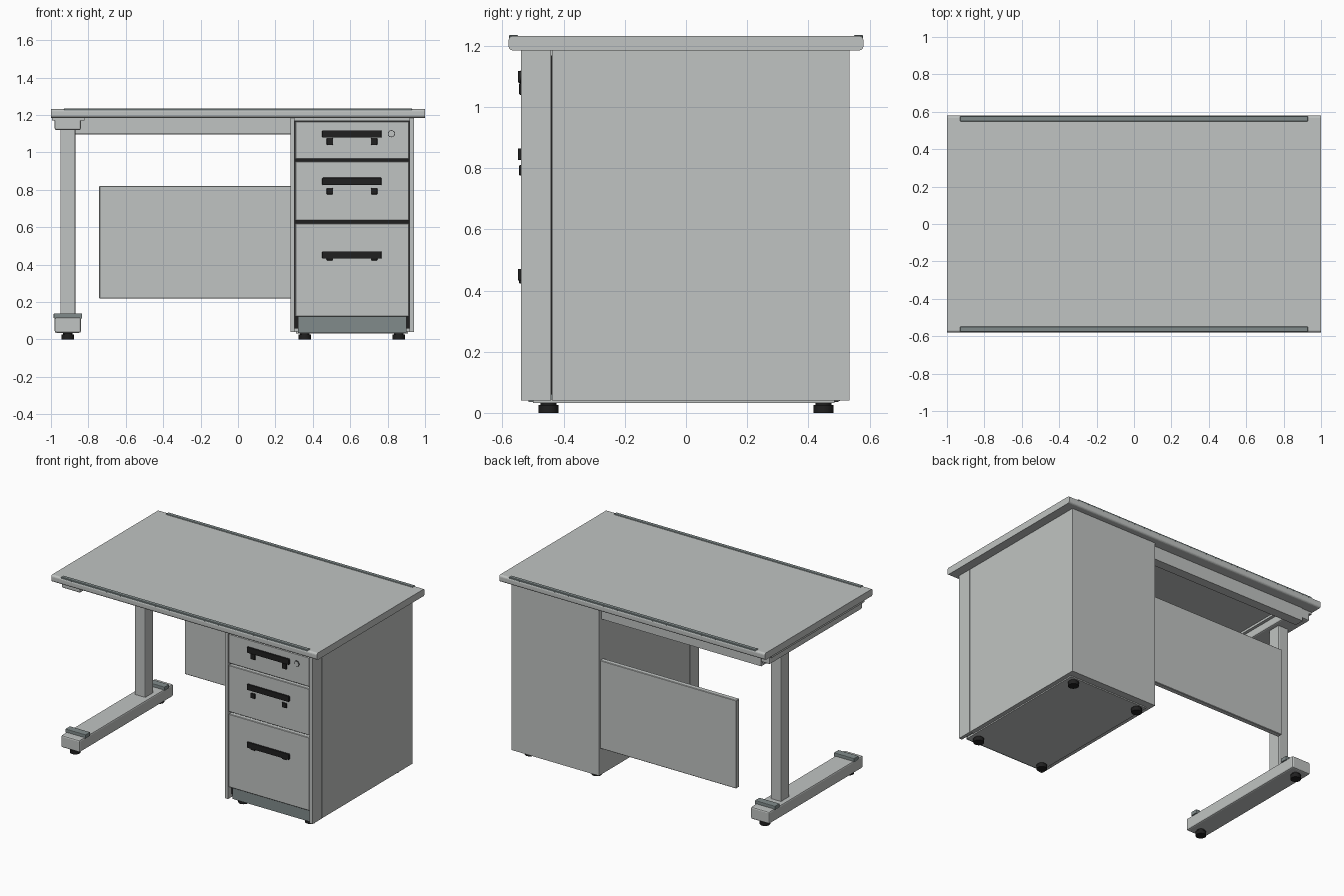
import bpy, bmesh, math

if "Cube" in bpy.data.objects:
    bpy.data.objects.remove(bpy.data.objects["Cube"])


def mat(name, col):
    m = bpy.data.materials.new(name)
    m.diffuse_color = (*col, 1)
    m.use_nodes = True
    m.node_tree.nodes["Principled BSDF"].inputs["Base Color"].default_value = m.diffuse_color
    return m


GREY = mat("light grey", (0.53, 0.55, 0.54))
TRIM = mat("slate grey trim", (0.22, 0.26, 0.26))
BLACK = mat("black plastic", (0.014, 0.014, 0.014))


def finish(bm, name, m, bevel=0, segs=2):
    bmesh.ops.recalc_face_normals(bm, faces=bm.faces)
    me = bpy.data.meshes.new(name)
    bm.to_mesh(me)
    bm.free()
    me.materials.append(m)
    ob = bpy.data.objects.new(name, me)
    bpy.context.collection.objects.link(ob)
    if bevel:
        mod = ob.modifiers.new("bevel", "BEVEL")
        mod.width = bevel
        mod.segments = segs
    return ob


def box(name, x, y, z, m=GREY, bevel=0, segs=2):
    """Box from (min, max) ranges on each axis."""
    bm = bmesh.new()
    bmesh.ops.create_cube(bm, size=1)
    for v in bm.verts:
        v.co = [(r[0] + r[1]) / 2 + c * (r[1] - r[0]) for r, c in zip((x, y, z), v.co)]
    return finish(bm, name, m, bevel, segs)


def cylinder(name, centre, r, depth, m, axis="z", sides=20):
    bm = bmesh.new()
    bmesh.ops.create_cone(bm, cap_ends=True, segments=sides, radius1=r, radius2=r, depth=depth)
    for v in bm.verts:
        a, b, c = v.co
        p = (a, b, c) if axis == "z" else (a, c, b)
        v.co = [i + j for i, j in zip(p, centre)]
    ob = finish(bm, name, m)
    bpy.context.view_layer.objects.active = ob
    ob.select_set(True)
    bpy.ops.object.shade_smooth_by_angle()
    ob.select_set(False)
    return ob


# Desk top: rounded profile on the long edges, extruded along x
bm = bmesh.new()
profile = []
r, hy, z0, z1 = 0.014, 0.58, 1.185, 1.232
for cy, cz, start in ((hy - r, z1 - r, 0), (-hy + r, z1 - r, 90),
                      (-hy + r, z0 + r, 180), (hy - r, z0 + r, 270)):
    for k in range(5):
        a = math.radians(start + k * 22.5)
        profile.append((cy + r * math.cos(a), cz + r * math.sin(a)))
face = bm.faces.new([bm.verts.new((-1, y, z)) for y, z in profile])
ext = bmesh.ops.extrude_face_region(bm, geom=[face])
for e in ext["geom"]:
    if isinstance(e, bmesh.types.BMVert):
        e.co.x += 2
finish(bm, "desk_top", GREY)

# Trim strips along the long edges of the top
for s, tag in ((-1, "front"), (1, "back")):
    box(f"top_trim_{tag}", (-0.93, 0.93), tuple(sorted((s * 0.549, s * 0.578))),
        (1.222, 1.236), TRIM, 0.003, 1)

# Pedestal carcass
box("pedestal_body", (0.281, 0.939), (-0.438, 0.535), (0.04, 1.185))
for x0, tag in ((0.28, "left"), (0.917, "right")):
    box(f"pedestal_side_{tag}", (x0, x0 + 0.023), (-0.54, -0.442), (0.04, 1.185))
box("pedestal_header", (0.303, 0.917), (-0.53, -0.43), (1.168, 1.185))
box("drawer_cavity", (0.303, 0.917), (-0.50, -0.43), (0.06, 1.17), BLACK)
box("kick_plate", (0.32, 0.9), (-0.515, -0.43), (0.036, 0.122), TRIM)
box("pedestal_base", (0.31, 0.91), (-0.50, 0.485), (0.032, 0.045))

# Drawer fronts with handles: (bottom, top, handle z, tab bottom, tab top)
drawers = ((0.966, 1.165, 1.079, 1.04, 1.078),
           (0.635, 0.952, 0.826, 0.776, 0.81),
           (0.122, 0.62, 0.432, 0.423, 0.44))
for i, (b, t, h, t0, t1) in enumerate(drawers, 1):
    box(f"drawer_front_{i}", (0.306, 0.914), (-0.538, -0.49), (b, t), GREY, 0.003, 1)
    box(f"drawer_handle_{i}", (0.45, 0.767), (-0.55, -0.535), (h, h + 0.039), BLACK, 0.004)
    for x in (0.491, 0.728):
        box(f"handle_tab_{i}", (x - 0.017, x + 0.017), (-0.546, -0.535), (t0, t1), BLACK, 0.004)

# Drawer lock
cylinder("lock_ring", (0.82, -0.538, 1.1), 0.019, 0.006, BLACK, "y")
cylinder("lock_face", (0.82, -0.539, 1.1), 0.016, 0.008, GREY, "y")

# Modesty panel and rear apron
box("modesty_panel", (-0.742, 0.285), (0.485, 0.52), (0.22, 0.82), GREY, 0.003, 1)
box("rear_apron", (-0.92, 0.285), (0.485, 0.505), (1.095, 1.185))
box("apron_lip", (-0.92, 0.285), (0.44, 0.49), (1.095, 1.105))

# Left leg: post, foot bar, foot ridges and top bracket
box("leg_post", (-0.95, -0.87), (0.245, 0.335), (0.1, 1.185), GREY, 0.006)
box("leg_foot", (-0.98, -0.84), (-0.505, 0.505), (0.036, 0.118), GREY, 0.009)
for s in (-1, 1):
    box("foot_ridge", (-0.986, -0.833), tuple(sorted((s * 0.4, s * 0.45))),
        (0.112, 0.139), TRIM, 0.004)
box("top_bracket", (-0.98, -0.84), (-0.5, 0.5), (1.12, 1.18), GREY, 0.009)
box("bracket_plate", (-0.995, -0.82), (-0.5, 0.5), (1.17, 1.186))

# Levelling glides
for x in (-0.91, 0.357, 0.86):
    for y in (-0.45, 0.45):
        cylinder("glide_pad", (x, y, 0.013), 0.033, 0.026, BLACK)
        cylinder("glide_stem", (x, y, 0.03), 0.026, 0.024, BLACK)
